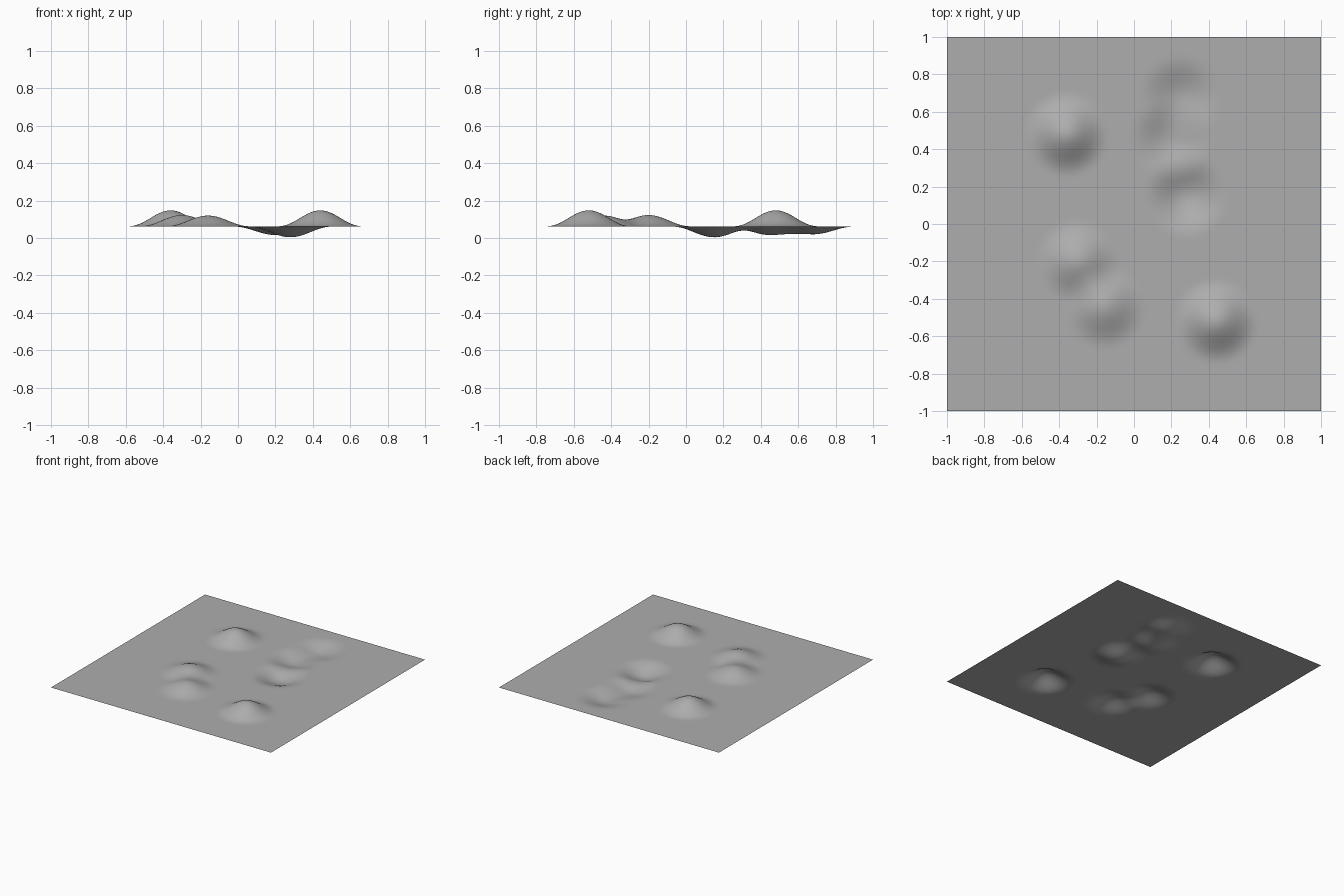
import bpy
import bmesh
from mathutils import Vector

cube = bpy.data.objects.get("Cube")
if cube:
    bpy.data.objects.remove(cube, do_unlink=True)

GROUND = 0.062
RADIUS = 0.245

# Soft hills and hollows: x, y, height
mounds = [
    (-0.36, 0.48, 0.086),
    (0.44, -0.52, 0.086),
    (-0.30, -0.20, 0.061),
    (-0.16, -0.44, 0.058),
    (0.28, 0.15, -0.058),
    (0.20, 0.45, -0.046),
    (0.25, 0.68, -0.042),
]


def swell(point, x, y, height):
    """Bell-shaped falloff from a centre to the flat ground."""
    d = (point.xy - Vector((x, y))).length / RADIUS
    return height * max(0.0, 1.0 - d * d) ** 3


# Terrain sheet
bm = bmesh.new()
bmesh.ops.create_grid(bm, x_segments=128, y_segments=128, size=1.0)
for v in bm.verts:
    v.co.z = GROUND + sum(swell(v.co, *m) for m in mounds)
for f in bm.faces:
    f.smooth = True
mesh = bpy.data.meshes.new("terrain")
bm.to_mesh(mesh)
bm.free()
terrain = bpy.data.objects.new("terrain", mesh)
bpy.context.collection.objects.link(terrain)

# Plain grey surface
grey = bpy.data.materials.new("mid grey")
grey.use_nodes = True
colour = (0.42, 0.42, 0.42, 1.0)
grey.diffuse_color = colour
for node in grey.node_tree.nodes:
    if node.type == 'BSDF_PRINCIPLED':
        node.inputs["Base Color"].default_value = colour
mesh.materials.append(grey)
